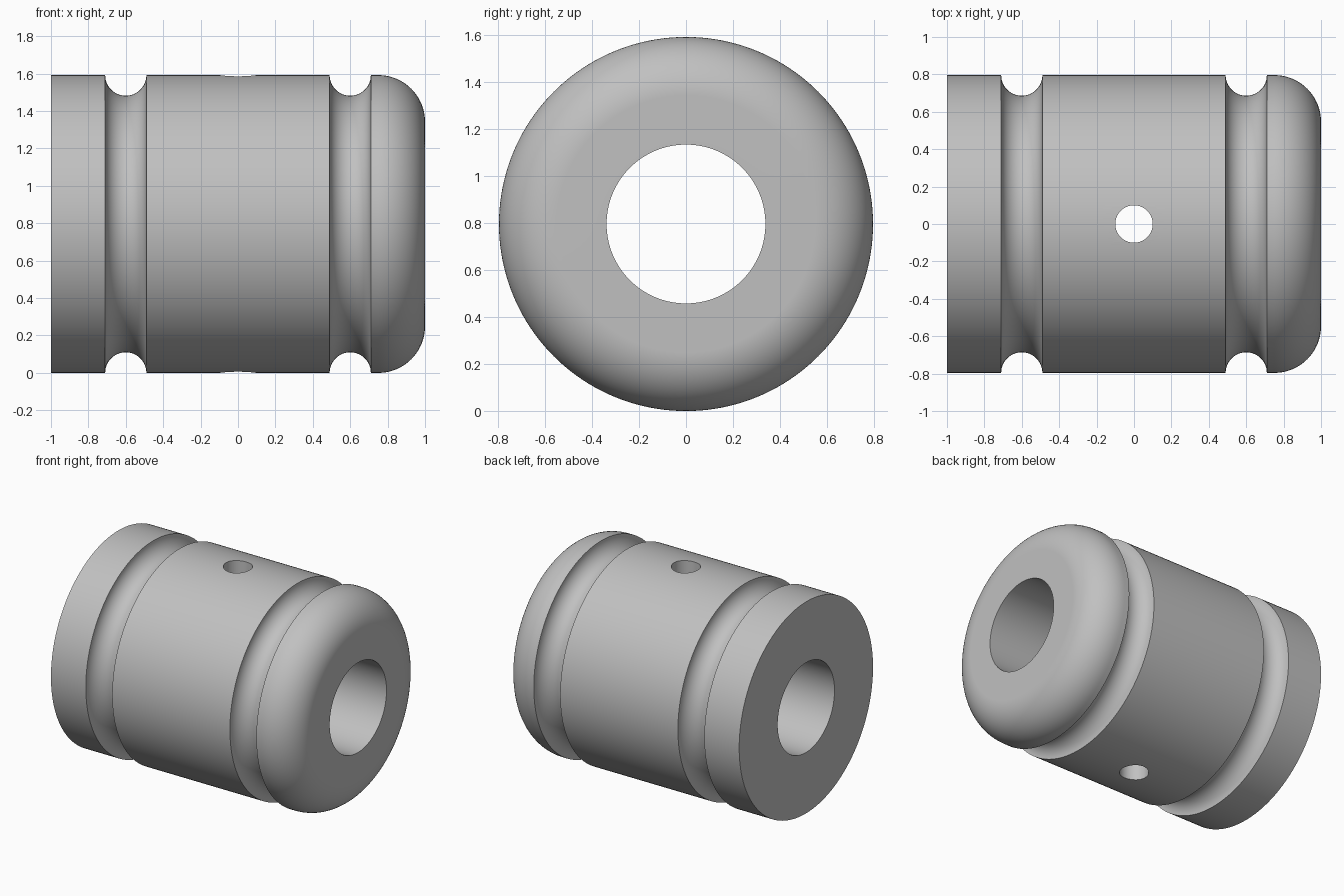
import bpy, bmesh
from math import sin, cos, pi
from mathutils import Matrix, Vector

cube = bpy.data.objects.get("Cube")
if cube:
    bpy.data.objects.remove(cube)

R = 0.796        # outer radius, also the axis height
BORE = 0.338
GROOVE = 0.11
FILLET = 0.25
HOLE = 0.1
SEGMENTS = 160

grey = bpy.data.materials.new("plain grey")
grey.use_nodes = True
colour = (0.53, 0.53, 0.53, 1)
grey.diffuse_color = colour
grey.node_tree.nodes["Principled BSDF"].inputs["Base Color"].default_value = colour


def arc(x, r, radius, start, end, steps):
    """Points (x, r) along a circular arc."""
    angles = [start + (end - start) * i / steps for i in range(steps + 1)]
    return [(x + radius * cos(a), r + radius * sin(a)) for a in angles]


def make_object(name, bm):
    mesh = bpy.data.meshes.new(name)
    bmesh.ops.recalc_face_normals(bm, faces=bm.faces)
    bm.to_mesh(mesh)
    bm.free()
    mesh.materials.append(grey)
    obj = bpy.data.objects.new(name, mesh)
    bpy.context.collection.objects.link(obj)
    return obj


# Closed half-section: bore, left end, two round grooves, rounded right end
profile = [(-1, BORE), (-1, R)]
profile += arc(-0.6, R, GROOVE, pi, 2 * pi, 28)
profile += [(-0.2, R), (0.2, R)]
profile += arc(0.6, R, GROOVE, pi, 2 * pi, 28)
profile += arc(1 - FILLET, R - FILLET, FILLET, pi / 2, 0, 20)
profile += [(1, BORE), (0.2, BORE), (-0.2, BORE)]

# Revolve the section about the x axis
bm = bmesh.new()
verts = [bm.verts.new((x, 0, r)) for x, r in profile]
edges = [bm.edges.new((v, verts[i - 1])) for i, v in enumerate(verts)]
bmesh.ops.spin(bm, geom=verts + edges, cent=(0, 0, 0), axis=(1, 0, 0),
               angle=2 * pi, steps=SEGMENTS, use_merge=True)
bmesh.ops.remove_doubles(bm, verts=bm.verts, dist=1e-5)
bmesh.ops.translate(bm, verts=bm.verts, vec=Vector((0, 0, R)))
body = make_object("grooved_bushing", bm)

# Cross hole drilled through both walls
bm = bmesh.new()
bmesh.ops.create_cone(bm, cap_ends=True, segments=64, radius1=HOLE, radius2=HOLE,
                      depth=3 * R, matrix=Matrix.Translation((0, 0, R)))
drill = make_object("cross_hole_cutter", bm)
drill.hide_render = True

cut = body.modifiers.new("cross hole", 'BOOLEAN')
cut.operation = 'DIFFERENCE'
cut.solver = 'EXACT'
cut.object = drill

bpy.ops.object.select_all(action='DESELECT')
body.select_set(True)
bpy.context.view_layer.objects.active = body
bpy.ops.object.modifier_apply(modifier=cut.name)
bpy.data.objects.remove(drill)

# Smooth shading with crisp groove, end and hole rims
bpy.ops.object.shade_smooth_by_angle(angle=pi / 6)
weighted = body.modifiers.new("even shading", 'WEIGHTED_NORMAL')
weighted.keep_sharp = True
